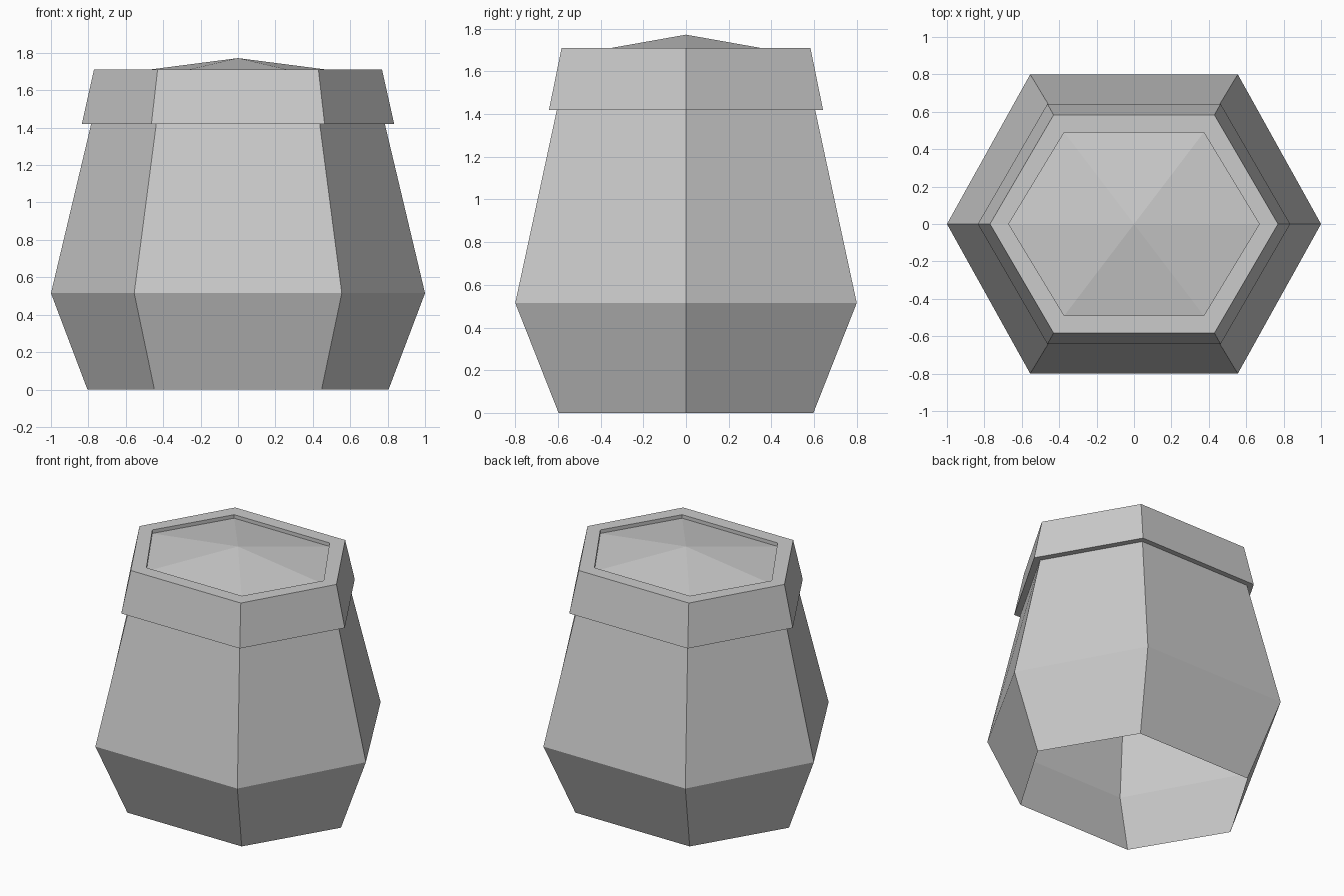
import bpy
import bmesh

cube = bpy.data.objects.get("Cube")
if cube:
    bpy.data.objects.remove(cube, do_unlink=True)

clay = bpy.data.materials.new("plain_grey")
clay.use_nodes = True
GREY = (0.6, 0.6, 0.6, 1.0)
clay.diffuse_color = GREY
clay.node_tree.nodes["Principled BSDF"].inputs["Base Color"].default_value = GREY


def hex_ring(bm, side_x, corner_x, corner_y, z):
    """Six-sided ring, counter-clockwise, slightly stretched along x."""
    points = [(side_x, 0), (corner_x, corner_y), (-corner_x, corner_y),
              (-side_x, 0), (-corner_x, -corner_y), (corner_x, -corner_y)]
    return [bm.verts.new((x, y, z)) for x, y in points]


def loft(name, profile, apex=None):
    """Flat-sided skin through the rings, optionally closed by a point."""
    bm = bmesh.new()
    rings = [hex_ring(bm, *ring) for ring in profile]
    for low, high in zip(rings, rings[1:]):
        for i in range(6):
            j = (i + 1) % 6
            bm.faces.new((low[i], low[j], high[j], high[i]))
    if apex is not None:
        tip = bm.verts.new((0, 0, apex))
        for i in range(6):
            bm.faces.new((rings[-1][i], rings[-1][(i + 1) % 6], tip))
    mesh = bpy.data.meshes.new(name)
    bm.to_mesh(mesh)
    bm.free()
    mesh.materials.append(clay)
    obj = bpy.data.objects.new(name, mesh)
    bpy.context.collection.objects.link(obj)
    return obj


# Rings as side x, corner x, corner y, height
foot = (0.805, 0.447, 0.597, 0)
belly = (1.0, 0.555, 0.8, 0.515)
neck = (0.785, 0.437, 0.605, 1.42)
rim_low = (0.835, 0.463, 0.642, 1.42)
rim_high = (0.77, 0.43, 0.583, 1.71)
mouth = (0.67, 0.373, 0.49, 1.71)
lid_edge = (0.67, 0.373, 0.49, 1.685)

# Hollow body, open underneath
loft("pot_body", [foot, belly, neck])
# Overhanging rim with underside ledge and inner lip
loft("pot_rim", [neck, rim_low, rim_high, mouth, lid_edge])
# Shallow pointed lid sunk into the mouth
loft("pot_lid", [lid_edge], apex=1.772)
